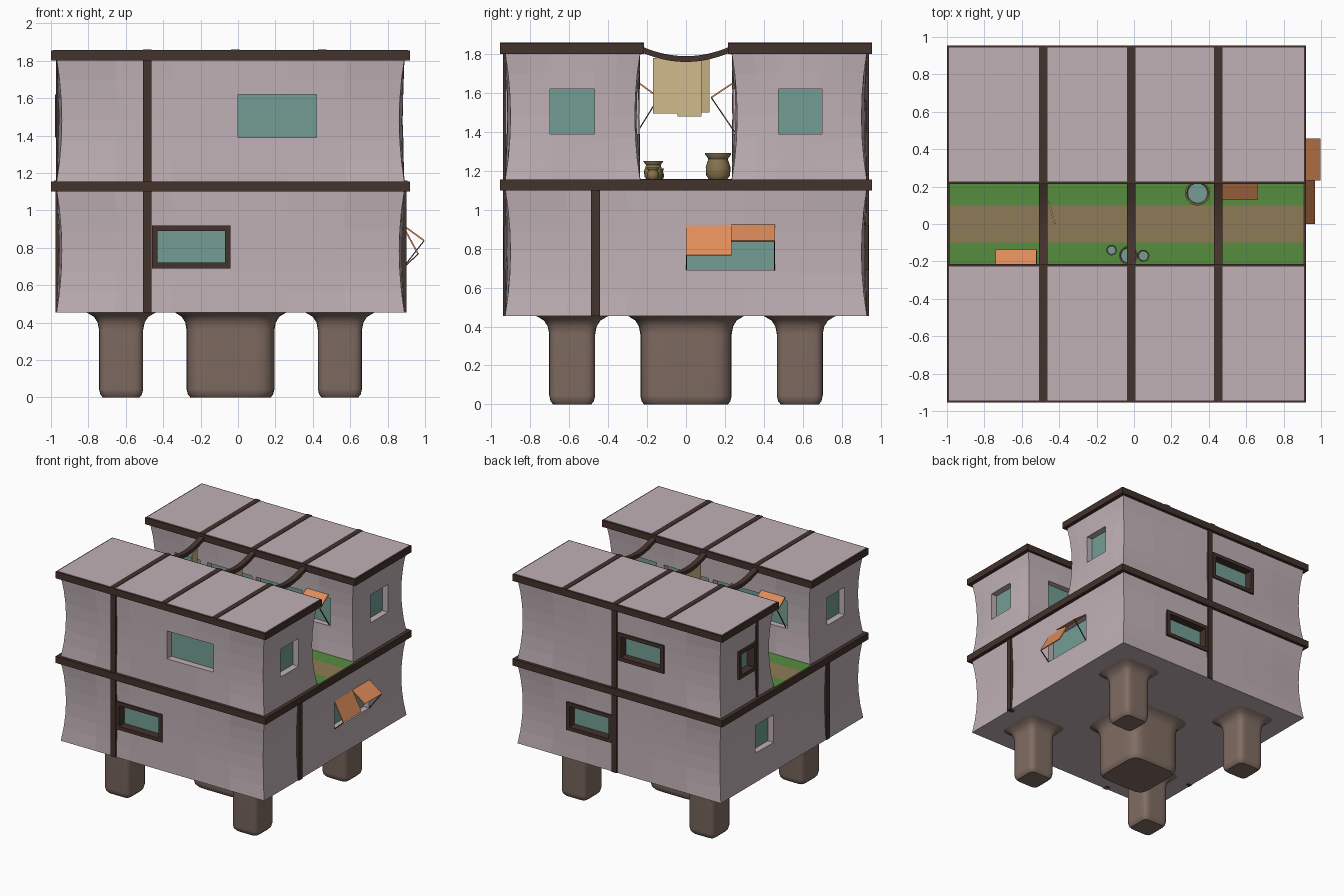
import bpy, bmesh, math
from mathutils import Vector

if "Cube" in bpy.data.objects:
    bpy.data.objects.remove(bpy.data.objects["Cube"])


def material(name, r, g, b):
    m = bpy.data.materials.new(name)
    lin = lambda c: (c / 255 / 12.92) if c < 11 else ((c / 255 + 0.055) / 1.055) ** 2.4
    m.diffuse_color = (lin(r), lin(g), lin(b), 1)
    m.use_nodes = True
    m.node_tree.nodes["Principled BSDF"].inputs["Base Color"].default_value = m.diffuse_color
    return m


WALL = material("pale mauve plaster", 192, 177, 182)
TRIM = material("dark timber", 68, 50, 44)
GLASS = material("teal glass", 116, 158, 148)
SHUTTER = material("orange shutter", 222, 140, 90)
CLOTH = material("tan cloth", 208, 187, 140)
GRASS = material("green grass", 86, 140, 62)
PATH = material("dirt path", 143, 123, 87)
LEG = material("brown pillar", 130, 110, 100)
POT = material("olive clay", 136, 117, 80)


def finish(name, bm, mat, smooth=False):
    bmesh.ops.recalc_face_normals(bm, faces=bm.faces)
    me = bpy.data.meshes.new(name)
    bm.to_mesh(me)
    bm.free()
    me.materials.append(mat)
    ob = bpy.data.objects.new(name, me)
    bpy.context.collection.objects.link(ob)
    if smooth:
        bpy.ops.object.select_all(action='DESELECT')
        ob.select_set(True)
        bpy.context.view_layer.objects.active = ob
        bpy.ops.object.shade_smooth_by_angle(angle=math.radians(40))
    return ob


def add_box(bm, xs, ys, zs):
    vs = bmesh.ops.create_cube(bm, size=1)["verts"]
    for v in vs:
        v.co = [(r[0] + r[1]) / 2 + c * (r[1] - r[0]) for c, r in zip(v.co, (xs, ys, zs))]


def box(name, xs, ys, zs, mat):
    bm = bmesh.new()
    add_box(bm, xs, ys, zs)
    return finish(name, bm, mat)


def plank(name, a, b, w, t, mat):
    """Box from a to b, with width vector w and thickness t."""
    a, b, w = Vector(a), Vector(b), Vector(w)
    n = (b - a).cross(w).normalized() * t / 2
    bm = bmesh.new()
    vs = [bm.verts.new(p + w * i / 2 + n * j) for p in (a, b) for i, j in ((-1, -1), (1, -1), (1, 1), (-1, 1))]
    for f in ((0, 1, 2, 3), (4, 5, 6, 7), (0, 1, 5, 4), (1, 2, 6, 5), (2, 3, 7, 6), (3, 0, 4, 7)):
        bm.faces.new([vs[i] for i in f])
    return finish(name, bm, mat)


def loft(name, rings, mat, power=2, sides=32, cap_top=True):
    """Stack of (centre x, centre y, z, radius) superellipse rings."""
    bm = bmesh.new()
    loops = []
    for x, y, z, r in rings:
        ring = []
        for i in range(sides):
            c, s = math.cos(2 * math.pi * i / sides), math.sin(2 * math.pi * i / sides)
            k = r / (abs(c) ** power + abs(s) ** power) ** (1 / power)
            ring.append(bm.verts.new((x + k * c, y + k * s, z)))
        loops.append(ring)
    for p, q in zip(loops, loops[1:]):
        for i in range(sides):
            j = (i + 1) % sides
            bm.faces.new((p[i], p[j], q[j], q[i]))
    bm.faces.new(loops[0])
    if cap_top:
        bm.faces.new(loops[-1])
    return finish(name, bm, mat, True)


def storey(name, xs, ys, zs):
    """Wall block whose corners pinch in slightly at mid height."""
    bm = bmesh.new()
    add_box(bm, (-1, 1), (-1, 1), (-1, 1))
    bmesh.ops.subdivide_edges(bm, edges=bm.edges[:], cuts=5, use_grid_fill=True)
    for v in bm.verts:
        u, w, h = v.co
        k = 0.028 * (1 - h * h)
        x, y, z = [(r[0] + r[1]) / 2 + c * (r[1] - r[0]) / 2 for c, r in zip(v.co, (xs, ys, zs))]
        v.co = (x - u * k * (0.25 + 0.75 * w * w), y - w * k * (0.1 + 0.9 * u * u), z)
    return finish(name, bm, WALL)


X0, X1, Y1, YI = -0.97, 0.89, 0.93, 0.235
walls = {"lower": storey("lower_storey", (X0, X1), (-Y1, Y1), (0.455, 1.11)),
         "south": storey("upper_front_block", (X0, X1), (-Y1, -YI), (1.15, 1.81)),
         "north": storey("upper_back_block", (X0, X1), (YI, Y1), (1.15, 1.81))}
cutters = {k: bmesh.new() for k in walls}


def window(block, axis, plane, sign, a0, a1, framed=False):
    """Recess with a pane; framed ones get a timber surround."""
    z0, z1 = (0.69, 0.92) if block == "lower" else (1.39, 1.62)

    def spans(lo, hi, a, z):
        d = sorted((plane + sign * lo, plane + sign * hi))
        return (d, a, z) if axis == 'x' else (a, d, z)
    add_box(cutters[block], *spans(-0.08, 0.1, (a0, a1), (z0, z1)))
    box("window_pane", *spans(-0.082, -0.06, (a0 - 0.005, a1 + 0.005), (z0 - 0.005, z1 + 0.005)), GLASS)
    if framed:
        f = 0.03
        for a, z in (((a0, a0 + f), (z0, z1)), ((a1 - f, a1), (z0, z1)),
                     ((a0, a1), (z0, z0 + f)), ((a0, a1), (z1 - f, z1))):
            box("window_frame", *spans(-0.06, 0.008, a, z), TRIM)


# outer windows
window("lower", 'y', -Y1, -1, -0.46, -0.04, True)
window("south", 'y', -Y1, -1, 0.0, 0.42)
window("lower", 'y', Y1, 1, 0.02, 0.44, True)
window("north", 'y', Y1, 1, -0.45, -0.03, True)
window("lower", 'x', X1, 1, 0.0, 0.455)
window("lower", 'x', X0, -1, 0.23, 0.46)
for x, s in ((X0, -1), (X1, 1)):
    window("south", 'x', x, s, -0.70, -0.47)
    window("north", 'x', x, s, 0.475, 0.70, s < 0)

# courtyard windows, the two sides turned half round
for a0, a1 in ((-0.75, -0.52), (-0.45, -0.04), (0.0, 0.42), (0.45, 0.67)):
    window("north", 'y', YI, -1, a0, a1)
    window("south", 'y', -YI, 1, -0.08 - a1, -0.08 - a0)

# cut the recesses
for key, ob in walls.items():
    cut = finish("recess_cutter", cutters[key], WALL)
    cut.hide_render = True
    mod = ob.modifiers.new("recess", 'BOOLEAN')
    mod.object, mod.operation, mod.solver = cut, 'DIFFERENCE', 'EXACT'
    bpy.context.view_layer.objects.active = ob
    bpy.ops.object.modifier_apply(modifier=mod.name)
    bpy.data.objects.remove(cut)

# floor band, courtyard ground
box("floor_band", (-1, 0.92), (-0.955, 0.955), (1.10, 1.155), TRIM)
box("path", (-0.985, 0.905), (-0.1, 0.1), (1.15, 1.159), PATH)
for s in (-1, 1):
    box("grass_strip", (-0.985, 0.905), sorted((s * 0.1, s * 0.236)), (1.15, 1.159), GRASS)

# roofs with rafters
for s in (-1, 1):
    box("roof_band", (-1, 0.92), sorted((s * 0.215, s * 0.955)), (1.80, 1.854), TRIM)
    box("roof_panel", (-0.988, 0.908), sorted((s * 0.228, s * 0.943)), (1.85, 1.857), WALL)
RAFTERS = (-0.485, -0.015, 0.45)
for x in RAFTERS:
    for s in (-1, 1):
        box("roof_rafter", (x - 0.022, x + 0.022), sorted((s * 0.215, s * 0.955)), (1.85, 1.861), TRIM)
    # sagging beam over the courtyard
    sag = [(-0.24 + 0.04 * i, 1.775 + 0.055 * ((-0.24 + 0.04 * i) / 0.24) ** 2) for i in range(13)]
    bm = bmesh.new()
    rows = [[bm.verts.new((x + dx, y, z + dz)) for dx, dz in ((-.022, -.015), (.022, -.015), (.022, .015), (-.022, .015))]
            for y, z in sag]
    for p, q in zip(rows, rows[1:]):
        for i in range(4):
            bm.faces.new((p[i], p[(i + 1) % 4], q[(i + 1) % 4], q[i]))
    bm.faces.new(rows[0])
    bm.faces.new(rows[-1])
    finish("sagging_beam", bm, TRIM)

# timber posts on the walls
H = 0.0225
box("front_post", (-0.485 - H, -0.485 + H), (-0.94, -0.89), (0.455, 1.81), TRIM)
box("back_post", (-H, H), (0.89, 0.94), (0.455, 1.81), TRIM)
box("right_post", (0.85, 0.9), (-0.465 - H, -0.465 + H), (0.455, 1.11), TRIM)
box("left_post", (-0.975, -0.93), (-0.465 - H, -0.465 + H), (0.455, 1.11), TRIM)
box("upper_left_post", (-0.972, -0.93), (0.44, 0.47), (1.15, 1.81), TRIM)

# propped shutters: hinge, tip and foot points plus width vector
def shutter(hinge, tip, foot, width, strut_sides):
    plank("shutter", hinge, tip, width, 0.008, SHUTTER)
    for s in strut_sides:
        off = Vector(width) * 0.49 * s
        plank("shutter_strut", Vector(tip) + off, Vector(foot) + off, Vector(width).normalized() * 0.006, 0.006, TRIM)


shutter((0.88, 0.1175, 0.92), (0.963, 0.1175, 0.766), (0.88, 0.1175, 0.69), (0, 0.235, 0), (-1,))
shutter((0.88, 0.345, 0.922), (0.995, 0.345, 0.838), (0.88, 0.345, 0.69), (0, 0.225, 0), (1,))
shutter((0.56, 0.24, 1.65), (0.56, 0.13, 1.577), (0.56, 0.25, 1.40), (0.2, 0, 0), (-1, 1))
shutter((-0.63, -0.24, 1.65), (-0.63, -0.14, 1.577), (-0.63, -0.25, 1.40), (0.22, 0, 0), (-1, 1))

# hanging cloths
for x, y, w, z0, turn in ((-0.015, -0.107, 0.125, 1.495, 0), (-0.44, 0.06, 0.12, 1.50, -0.035), (-0.02, 0.018, 0.125, 1.48, 0.0)):
    plank("hanging_cloth", (x, y, 1.78), (x, y, z0), (turn, w, 0), 0.008, CLOTH)

# pots with water
for x, y, r, h in ((0.34, 0.165, 0.067, 0.135), (-0.03, -0.168, 0.05, 0.095),
                   (0.05, -0.17, 0.032, 0.06), (-0.12, -0.14, 0.028, 0.055)):
    prof = ((0.7, 0), (0.92, 0.15), (0.95, 0.45), (0.78, 0.72), (0.76, 0.78), (1, 0.95), (1, 1), (0.88, 1), (0.7, 0.8))
    loft("pot", [(x, y, 1.157 + h * z, r * k) for k, z in prof], POT, 2, 20, False)
    loft("pot_water", [(x, y, 1.157 + h * z, r * 0.79) for z in (0.86, 0.9)], GLASS, 2, 20)

# pillars flaring into the underside
def pillar(name, x, y, r, flare):
    rings = ((0, r - 0.02), (0.015, r - 0.007), (0.045, r), (0.36, r), (0.40, r + 0.1 * flare),
             (0.43, r + 0.35 * flare), (0.448, r + 0.75 * flare), (0.458, r + flare))
    loft(name, [(x, y, z, k) for z, k in rings], LEG, 7, 48)


pillar("centre_pillar", -0.04, 0, 0.235, 0.07)
for sx in (-1, 1):
    for sy in (-1, 1):
        pillar("corner_pillar", -0.04 + sx * 0.585, sy * 0.585, 0.118, 0.075)
